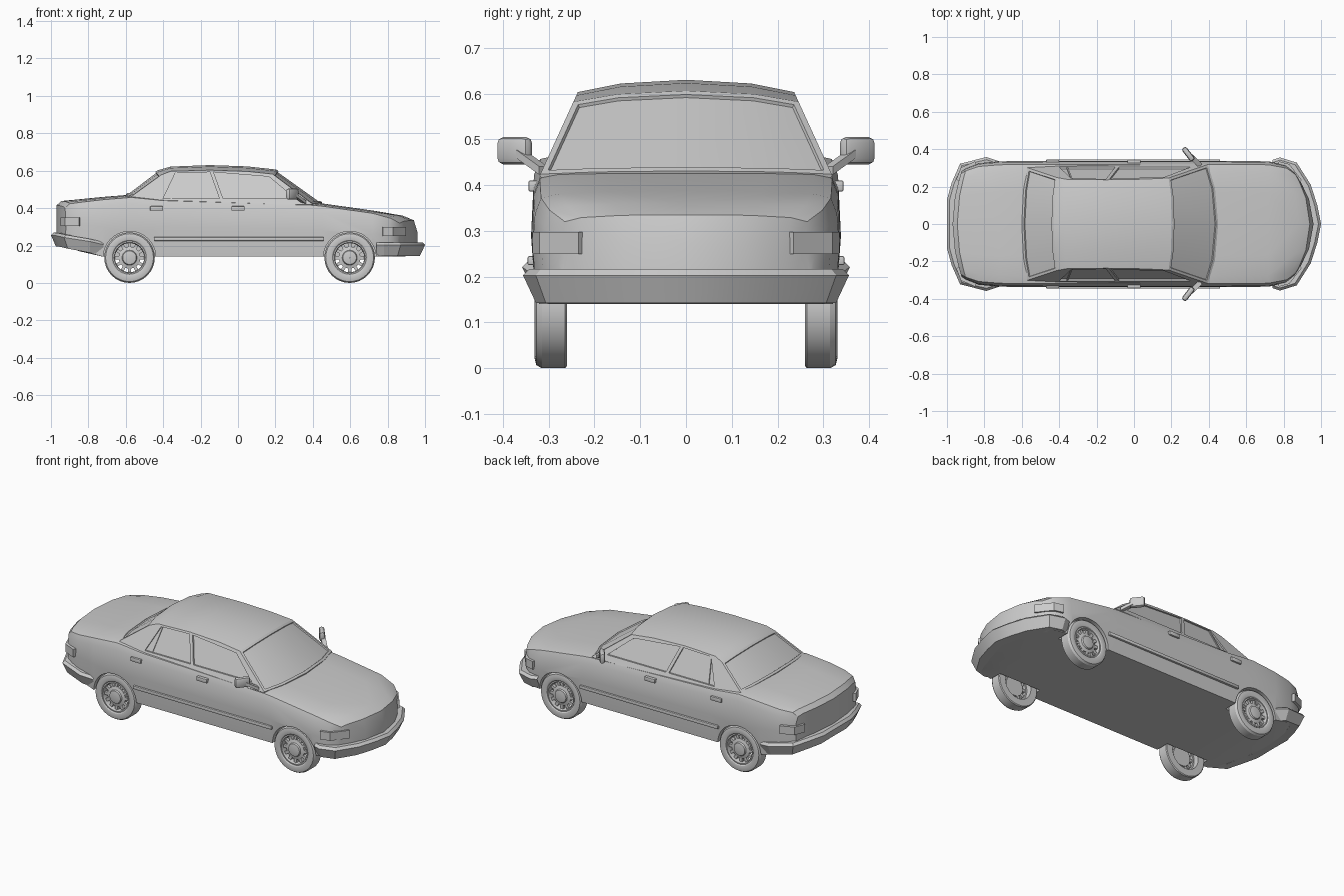
import bpy, bmesh, math
from mathutils import Matrix, Vector

if "Cube" in bpy.data.objects:
    bpy.data.objects.remove(bpy.data.objects["Cube"])


def finish(ob, angle=30):
    """Apply modifiers, fix normals, smooth by angle."""
    bpy.ops.object.select_all(action='DESELECT')
    ob.select_set(True)
    bpy.context.view_layer.objects.active = ob
    for m in list(ob.modifiers):
        bpy.ops.object.modifier_apply(modifier=m.name)
    bm = bmesh.new()
    bm.from_mesh(ob.data)
    bmesh.ops.recalc_face_normals(bm, faces=bm.faces)
    bm.to_mesh(ob.data)
    bm.free()
    bpy.ops.object.shade_smooth_by_angle(angle=math.radians(angle))
    return ob


def add(name, bm, mirror=True, angle=30):
    me = bpy.data.meshes.new(name)
    bm.to_mesh(me)
    bm.free()
    ob = bpy.data.objects.new(name, me)
    bpy.context.collection.objects.link(ob)
    if mirror:
        m = ob.modifiers.new("mirror", 'MIRROR')
        m.use_axis = (False, True, False)
        m.merge_threshold = 0.0005
    return finish(ob, angle)


def loft(name, rings, cyclic=True, loop=False, caps='ngon', mirror=True, angle=30):
    """Skin a list of rings; half rings get strip caps so they can be mirrored."""
    bm = bmesh.new()
    R = [[bm.verts.new(p) for p in r] for r in rings]
    n = len(R[0])
    for k in range(len(R) if loop else len(R) - 1):
        a, b = R[k], R[(k + 1) % len(R)]
        for i in range(n if cyclic else n - 1):
            j = (i + 1) % n
            bm.faces.new((a[i], a[j], b[j], b[i]))
    for r in (R[0], R[-1]):
        if caps == 'ngon':
            bm.faces.new(r)
        elif caps == 'strip':
            for i in range(n // 2 - 1):
                bm.faces.new((r[i], r[i + 1], r[n - 2 - i], r[n - 1 - i]))
    return add(name, bm, mirror, angle)


def lathe(name, profile, cx, cz, seg=32):
    """Revolve a closed (y, r) profile about a wheel axle."""
    rings = []
    for k in range(seg):
        t = 2 * math.pi * k / seg
        rings.append([(cx + r * math.cos(t), y, cz + r * math.sin(t)) for y, r in profile])
    return loft(name, rings, loop=True, caps=None)


def box(name, loc, size, rot=0, bevel=0.004):
    bm = bmesh.new()
    mat = Matrix.Translation(loc) @ Matrix.Rotation(rot, 4, 'Z') @ Matrix.Diagonal((*size, 1))
    bmesh.ops.create_cube(bm, size=1, matrix=mat)
    bmesh.ops.bevel(bm, geom=bm.edges[:], offset=bevel, segments=2, affect='EDGES', profile=0.5)
    return add(name, bm)


def cut(ob, cutter):
    m = ob.modifiers.new("cut", 'BOOLEAN')
    m.operation = 'DIFFERENCE'
    m.solver = 'EXACT'
    m.object = cutter
    finish(ob)
    bpy.data.objects.remove(cutter)


# Lower body: stations of x, half width, bottom, top, backward bow at the sides
stations = [(-.97, .285, .21, .415, .05), (-.945, .30, .20, .438, .05), (-.85, .325, .17, .447, .02),
            (-.72, .335, .14, .46, 0), (-.57, .337, .14, .472, 0), (-.4, .338, .14, .455, 0),
            (.4, .338, .14, .43, 0), (.45, .338, .14, .425, 0), (.72, .335, .14, .387, 0),
            (.88, .315, .14, .36, -.07), (.94, .28, .15, .335, -.085), (.96, .27, .15, .27, -.10)]
rings = []
for x, w, zb, zt, bow in stations:
    h = zt - zb
    half = [(0, zb), (.5, zb), (.82, zb), (.97, zb), (1, zb + .5 * h), (.985, zt - min(.05, .25 * h)),
            (.945, zt - .015), (.82, zt - .006), (.5, zt - .001), (0, zt)]
    rings.append([(x + bow * t * t, t * w, z) for t, z in half])
body = loft("body", rings, cyclic=False, caps='strip')

AXLES, AZ = (-.58, .597), .135
for ax in AXLES:
    circle = [(ax + .141 * math.cos(k * math.pi / 20), AZ + .141 * math.sin(k * math.pi / 20)) for k in range(40)]
    cut(body, loft("well_cutter", [[(x, y, z) for x, z in circle] for y in (.245, .45)]))


# Cabin: sloping planar sides, crowned roof
def side_y(z):
    return .32 - .457 * (z - .42)


cab = [(-.60, .474, .012, .03), (-.43, .602, .024, .02), (-.36, .622, .025, 0), (-.15, .63, .027, 0),
       (.05, .623, .027, 0), (.205, .606, .024, -.02), (.45, .431, .007, -.055)]
rings = []
for x, zc, crown, bow in cab:
    zr = zc - crown
    yr = side_y(zr)
    rings.append([(x, 0, .40), (x + bow, .30, .40), (x + bow, .32, .42), (x + bow, yr, zr),
                  (x + bow * .3, yr * .6, zc - crown * .3), (x, 0, zc)])
cabin = loft("cabin", rings, cyclic=False, caps='strip', angle=20)

# Windscreen and rear window set into the cabin
bm = bmesh.new()
bm.from_mesh(cabin.data)
for test in (lambda x: x > .22, lambda x: x < -.46):
    glass = [f for f in bm.faces if test(f.calc_center_median().x) and f.normal.z > .45 and abs(f.normal.y) < .45]
    bmesh.ops.inset_region(bm, faces=glass, thickness=.014, depth=0, use_even_offset=True)
    bmesh.ops.inset_region(bm, faces=glass, thickness=.002, depth=-.007, use_even_offset=True)
bm.to_mesh(cabin.data)
bm.free()

# Side windows, recessed
for pts in ([(-.40, .452), (-.335, .588), (-.15, .592), (-.10, .452)],
            [(-.08, .452), (-.13, .592), (.165, .568), (.305, .452)]):
    cut(cabin, loft("window_cutter", [[(x, side_y(z) + d, z) for x, z in pts] for d in (-.01, .05)]))
box("quarter_window_bar", (-.345, .276, .515), (.008, .012, .002), 0, .0005)
bar = [(-.36, .452), (-.335, .588), (-.327, .588), (-.352, .452)]
loft("window_divider", [[(x, side_y(z) + d, z) for x, z in bar] for d in (-.015, -.004)])
bpy.data.objects.remove(bpy.data.objects["quarter_window_bar"])


# Bumpers: wedge section swept round the half plan
def bumper(name, plan, focus):
    rings = []
    for x, y, lift in plan:
        d = (Vector((focus, 0)) - Vector((x, y)))
        if y > .33:
            d = Vector((0, -1))
        d.normalize()
        sec = [(.08, .215), (.014, .217), (0, .203), (.028, .143), (.08, .143)]
        rings.append([(x + d.x * o, y + d.y * o if y else 0, z + lift) for o, z in sec])
    loft(name, rings, caps=None, angle=25)


bumper("front_bumper", [(.74, .342, 0), (.78, .356, 0), (.87, .328, 0), (.945, .21, 0), (.98, .1, 0), (1, 0, 0)], .6)
bumper("rear_bumper", [(-.72, .335, .002), (-.79, .358, .018), (-.93, .322, .04), (-.975, .22, .05),
                       (-1, .13, .052), (-1, 0, .052)], -.6)

# Lamps wrapping the corners
for name, plan, z0, z1 in (
        ("headlight", [(.775, .335), (.83, .32), (.897, .235), (.86, .20), (.76, .27)], .25, .298),
        ("tail_light", [(-.85, .335), (-.925, .302), (-.95, .24), (-.90, .20), (-.83, .28)], .303, .35)):
    loft(name, [[(x, y, z) for x, y in plan] for z in (z0, z1)])

# Side trim, door handles
box("side_trim", (.005, .335, .235), (.91, .022, .02))
for x in (-.435, 0):
    box("door_handle", (x, .333, .398), (.07, .022, .024))

# Door mirrors
box("mirror_head", (.29, .374, .475), (.03, .085, .06), .66, .013)
s = .009
loft("mirror_arm", [[(x + a * s, y + a * s, z + b * s) for a, b in ((-1, -1), (1, -1), (1, 1), (-1, 1))]
                    for x, y, z in ((.305, .362, .468), (.355, .312, .432))])

# Wheels: tyre, rim, spokes, hub
for ax in AXLES:
    lathe("tyre", [(.26, .09), (.26, .13), (.264, .135), (.315, .135), (.327, .128), (.331, .112),
                   (.328, .095), (.322, .088), (.30, .086)], ax, AZ)
    lathe("rim", [(.29, .089), (.325, .089), (.326, .082), (.316, .078), (.29, .078)], ax, AZ)
    lathe("hub", [(.29, .001), (.29, .058), (.315, .058), (.32, .04), (.328, .036), (.331, .02), (.331, .001)], ax, AZ)
    bm = bmesh.new()
    for k in range(12):
        mat = (Matrix.Translation((ax, .305, AZ)) @ Matrix.Rotation(k * math.pi / 6, 4, 'Y')
               @ Matrix.Translation((.066, 0, 0)) @ Matrix.Diagonal((.032, .018, .017, 1)))
        bmesh.ops.create_cube(bm, size=1, matrix=mat)
    add("wheel_spokes", bm)
